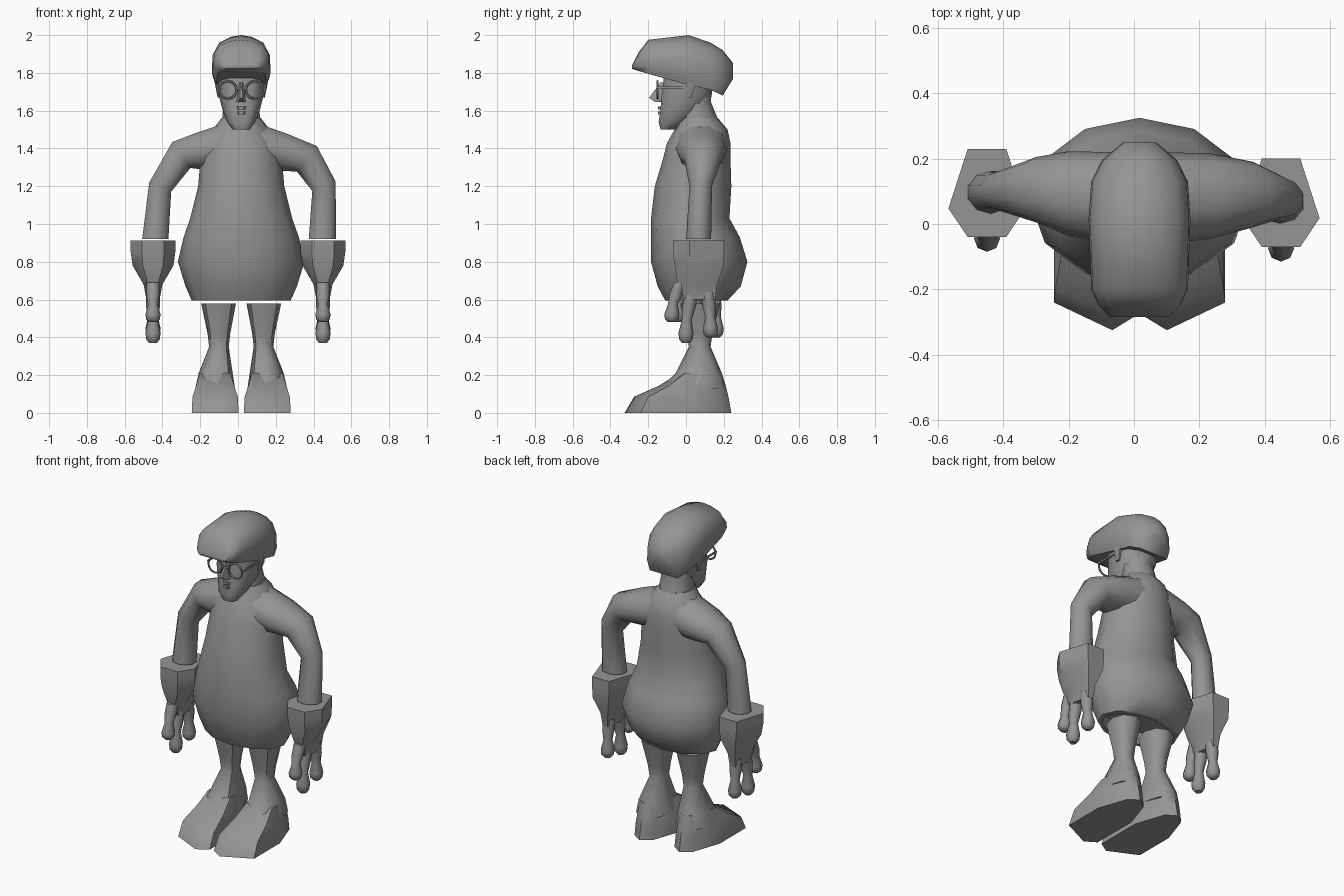
import bpy, math
from mathutils import Vector

cube = bpy.data.objects.get("Cube")
if cube:
    bpy.data.objects.remove(cube)

grey = bpy.data.materials.new("plain_grey")
grey.use_nodes = True
grey.diffuse_color = (0.3, 0.3, 0.3, 1)
grey.node_tree.nodes["Principled BSDF"].inputs["Base Color"].default_value = grey.diffuse_color
MID = 0.017  # centre line of the body


def circle(n):
    return [(math.cos(math.tau * i / n), math.sin(math.tau * i / n)) for i in range(n)]


def finish(obj, name, angle=50):
    obj.name = name
    obj.data.materials.clear()
    obj.data.materials.append(grey)
    bpy.ops.object.select_all(action='DESELECT')
    obj.select_set(True)
    bpy.context.view_layer.objects.active = obj
    bpy.ops.object.mode_set(mode='EDIT')
    bpy.ops.mesh.select_all(action='SELECT')
    bpy.ops.mesh.normals_make_consistent(inside=False)
    bpy.ops.object.mode_set(mode='OBJECT')
    bpy.ops.object.shade_smooth_by_angle(angle=math.radians(angle))
    return obj


def loft(name, rings, shape, angle=50):
    """Skin rings, each given as centre and two half-axis vectors."""
    n = len(shape)
    verts = [Vector(c) + Vector(u) * a + Vector(v) * b for c, u, v in rings for a, b in shape]
    faces = [(r * n + i, r * n + (i + 1) % n, (r + 1) * n + (i + 1) % n, (r + 1) * n + i)
             for r in range(len(rings) - 1) for i in range(n)]
    faces += [tuple(range(n)), tuple(range(len(verts) - n, len(verts)))]
    mesh = bpy.data.meshes.new(name)
    mesh.from_pydata(verts, [], faces)
    obj = bpy.data.objects.new(name, mesh)
    bpy.context.collection.objects.link(obj)
    return finish(obj, name, angle)


def upright(rows):
    """Rows of z, x centre, half width, y front, y back."""
    return [((x, (f + b) / 2, z), (w, 0, 0), (0, (b - f) / 2, 0)) for z, x, w, f, b in rows]


# Torso with recessed hem
loft("torso", upright([(z, MID, w, f, b) for z, w, f, b in [
    (0.66, 0.22, -0.07, 0.17), (0.595, 0.235, -0.09, 0.19), (0.595, 0.262, -0.11, 0.22),
    (0.67, 0.295, -0.15, 0.29), (0.8, 0.335, -0.185, 0.325), (0.93, 0.305, -0.185, 0.285),
    (1.03, 0.27, -0.185, 0.23), (1.2, 0.228, -0.165, 0.24), (1.35, 0.215, -0.12, 0.235),
    (1.43, 0.195, -0.10, 0.235), (1.5, 0.15, -0.06, 0.22), (1.56, 0.105, -0.04, 0.17)]]), circle(12))

# Neck and head
loft("neck", upright([(z, MID, w, f, b) for z, w, f, b in [
    (1.4, 0.13, -0.07, 0.22), (1.54, 0.1, -0.04, 0.18), (1.65, 0.095, -0.03, 0.135),
    (1.75, 0.1, -0.03, 0.15)]]), circle(10))
face = [(0.45, -1), (0.85, -0.7), (1, 0), (0.85, 0.7), (0.4, 1)]
face += [(-x, y) for x, y in reversed(face)]
loft("head", upright([(z, MID, w, f, b) for z, w, f, b in [
    (1.5, 0.045, -0.135, -0.05), (1.54, 0.075, -0.145, 0.0), (1.6, 0.098, -0.135, 0.08),
    (1.68, 0.118, -0.13, 0.13), (1.75, 0.125, -0.12, 0.14), (1.82, 0.125, -0.12, 0.14)]]), face)

# Nose, lips and ears
loft("nose", upright([(1.645, MID, 0.03, -0.165, -0.12), (1.668, MID, 0.024, -0.195, -0.12),
                      (1.75, MID, 0.012, -0.135, -0.11)]), [(-1, 1), (-0.3, -1), (0.3, -1), (1, 1)], 30)
for name, z in (("upper_lip", 1.613), ("lower_lip", 1.588)):
    loft(name, upright([(z - 0.008, MID, 0.03, -0.147, -0.12), (z + 0.008, MID, 0.035, -0.147, -0.12)]),
         [(-1, 1), (-0.4, -1), (0.4, -1), (1, 1)], 30)

# Spectacles
for side, s in (("right", -1), ("left", 1)):
    bpy.ops.mesh.primitive_torus_add(major_segments=16, minor_segments=6, major_radius=0.046,
                                     minor_radius=0.006, location=(MID + s * 0.07, -0.15, 1.71),
                                     rotation=(math.pi / 2, 0, 0))
    finish(bpy.context.object, side + "_lens_rim")
    loft(side + "_temple", upright([(z, MID + s * 0.122, 0.004, -0.15, 0.03) for z in (1.718, 1.728)]),
         [(-1, -1), (1, -1), (1, 1), (-1, 1)])
    loft(side + "_ear", upright([(1.67, MID + s * 0.115, 0.01, 0.0, 0.03),
                                 (1.75, MID + s * 0.125, 0.016, -0.005, 0.06)]), circle(6))
loft("lens_bridge", upright([(z, MID, 0.026, -0.156, -0.146) for z in (1.715, 1.725)]),
     [(-1, -1), (1, -1), (1, 1), (-1, 1)])

# Peaked cap, skinned from front to back
cap = [(0.85, -1), (1, -0.5), (0.97, 0.2), (0.75, 0.7), (0.35, 0.93)]
cap += [(0, 1)] + [(-x, z) for x, z in reversed(cap)]
loft("cap", [((MID, y, (lo + hi) / 2), (w, 0, 0), (0, 0, (hi - lo) / 2)) for y, lo, hi, w in [
    (-0.285, 1.822, 1.842, 0.09), (-0.25, 1.81, 1.91, 0.125), (-0.2, 1.795, 1.975, 0.148),
    (0.015, 1.735, 2.0, 0.156), (0.13, 1.71, 1.96, 0.148), (0.195, 1.68, 1.92, 0.115),
    (0.25, 1.77, 1.85, 0.05)]], cap)

# Legs with feet
sole = [(1, -0.7), (-0.44, -1), (-1, -0.85), (-1, 0.2), (-0.5, 0.85), (0, 1), (0.5, 0.85), (1, 0.2)]
soft = [(0.75, -0.7), (-0.1, -1), (-0.75, -0.75), (-1, 0.1), (-0.7, 0.75), (0, 1), (0.7, 0.75), (1, 0.1)]
for side, s in (("right", -1), ("left", 1)):
    turn = lambda pts: [(s * x, y) for x, y in pts]
    loft(side + "_foot", upright([(z, MID + s * 0.138, w, f, b) for z, w, f, b in [
        (0, 0.124, -0.325, 0.24), (0.085, 0.12, -0.275, 0.225), (0.145, 0.1, -0.14, 0.21),
        (0.21, 0.082, -0.04, 0.19)]]), turn(sole))
    loft(side + "_leg", upright([(z, MID + s * x, w, f, b) for z, x, w, f, b in [
        (0.13, 0.138, 0.105, -0.14, 0.21), (0.21, 0.135, 0.09, -0.055, 0.19),
        (0.35, 0.118, 0.052, 0.015, 0.13), (0.42, 0.118, 0.06, 0.005, 0.14),
        (0.58, 0.12, 0.092, -0.03, 0.18)]]), turn(soft))

# Arms, gloves and fingers
cuff = [(0.5, -1), (1, -0.35), (0.5, 1), (-0.5, 1), (-1, -0.35), (-0.5, -1)]
paths = {
    "right": (-1, 0.03, [(0.07, 1.41, 0.13, 0), (0.2, 1.385, 0.105, 12), (0.30, 1.365, 0.088, 35),
                         (0.412, 1.195, 0.066, 68), (0.438, 0.92, 0.073, 90)]),
    "left": (1, 0.0, [(0.1, 1.41, 0.13, 0), (0.24, 1.38, 0.105, 12), (0.365, 1.345, 0.09, 38),
                      (0.455, 1.2, 0.07, 68), (0.447, 0.92, 0.076, 90)]),
}
depths = [(0.08, 0.14), (0.085, 0.13), (0.09, 0.1), (0.078, 0.06), (0.067, 0.066)]
for side, (s, dy, path) in paths.items():
    rings = []
    for i, ((x, z, r, tilt), (y, d)) in enumerate(zip(path, depths)):
        t = math.radians(tilt)
        rings.append(((s * x, y + dy * i / 4, z), (0, d, 0), (s * r * math.sin(t), 0, r * math.cos(t))))
    loft(side + "_arm", rings, circle(10))
    hand_x = s * 0.45
    loft(side + "_glove", upright([(z, hand_x, w, f + dy, b + dy) for z, w, f, b in [
        (0.6, 0.035, -0.005, 0.155), (0.68, 0.05, -0.045, 0.165), (0.78, 0.108, -0.06, 0.2),
        (0.85, 0.118, -0.07, 0.2), (0.912, 0.118, -0.07, 0.2)]]), cuff)
    fingers = (("thumb", -0.03, -0.075, 0.69, 0.48), ("first_finger", 0.03, 0.0, 0.64, 0.37),
               ("second_finger", 0.115, 0.13, 0.64, 0.4))
    for name, y0, y1, top, tip in fingers:
        rows = []
        for k, r in ((0, 0.036), (0.3, 0.036), (0.55, 0.026), (0.8, 0.04), (0.93, 0.036), (1, 0.02)):
            y = y0 + (y1 - y0) * min(1, k * 1.6) + dy
            rows.append((top + (tip - top) * k, hand_x, r, y - r, y + r))
        loft(side + "_" + name, upright(rows), circle(8))
